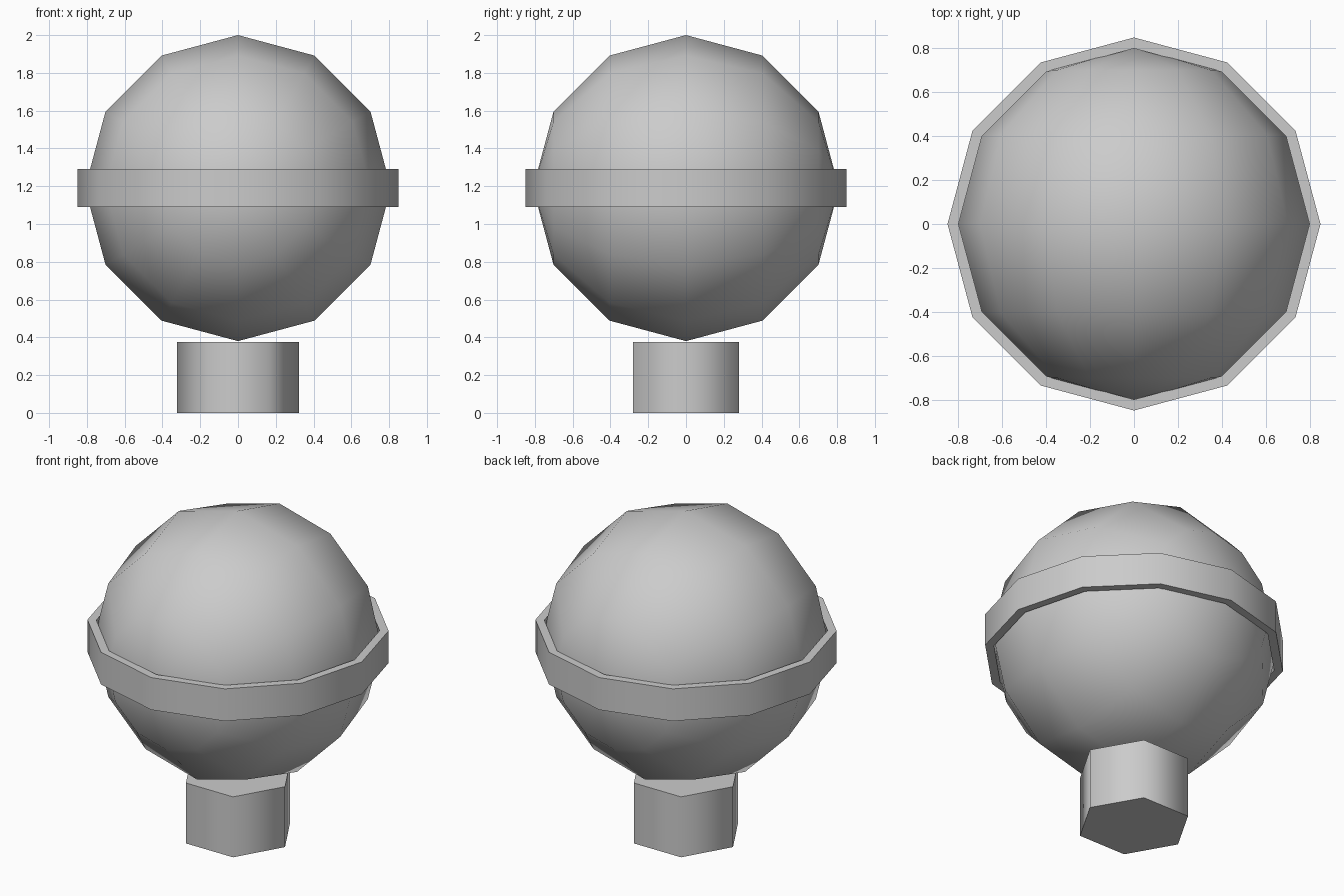
import bpy, bmesh, math
from mathutils import Matrix

cube = bpy.data.objects.get("Cube")
if cube:
    bpy.data.objects.remove(cube, do_unlink=True)

grey = bpy.data.materials.new("plain grey")
grey.use_nodes = True
colour = (0.6, 0.6, 0.6, 1)
grey.diffuse_color = colour
grey.node_tree.nodes["Principled BSDF"].inputs["Base Color"].default_value = colour


def finish(name, bm):
    """Turn a bmesh into a smooth object that keeps its rim edges sharp."""
    bmesh.ops.recalc_face_normals(bm, faces=bm.faces)
    mesh = bpy.data.meshes.new(name)
    bm.to_mesh(mesh)
    bm.free()
    mesh.materials.append(grey)
    obj = bpy.data.objects.new(name, mesh)
    bpy.context.collection.objects.link(obj)
    bpy.ops.object.select_all(action="DESELECT")
    obj.select_set(True)
    bpy.context.view_layer.objects.active = obj
    bpy.ops.object.shade_smooth_by_angle(angle=math.radians(70))
    return obj


def loop(bm, sides, radius, z):
    """Ring of vertices with its first corner on +x."""
    turn = 2 * math.pi / sides
    return [bm.verts.new((radius * math.cos(i * turn), radius * math.sin(i * turn), z))
            for i in range(sides)]


def bridge(bm, a, b):
    n = len(a)
    for i in range(n):
        j = (i + 1) % n
        bm.faces.new((a[i], a[j], b[j], b[i]))


# Globe, with its poles pointing front and back
bm = bmesh.new()
place = Matrix.Translation((0, 0, 1.19)) @ Matrix.Rotation(math.pi / 2, 4, "X")
bmesh.ops.create_uvsphere(bm, u_segments=12, v_segments=6, radius=0.81, matrix=place)
finish("globe", bm)

# Flat band around the middle, open inside
bm = bmesh.new()
section = [(0.85, 1.09), (0.85, 1.29), (0.80, 1.29), (0.80, 1.09)]
loops = [loop(bm, 12, r, z) for r, z in section]
for k in range(len(loops)):
    bridge(bm, loops[k], loops[(k + 1) % len(loops)])
finish("middle_band", bm)

# Six-sided base
bm = bmesh.new()
bottom, top = loop(bm, 6, 0.323, 0), loop(bm, 6, 0.323, 0.375)
bridge(bm, bottom, top)
bm.faces.new(bottom)
bm.faces.new(top)
finish("base", bm)
